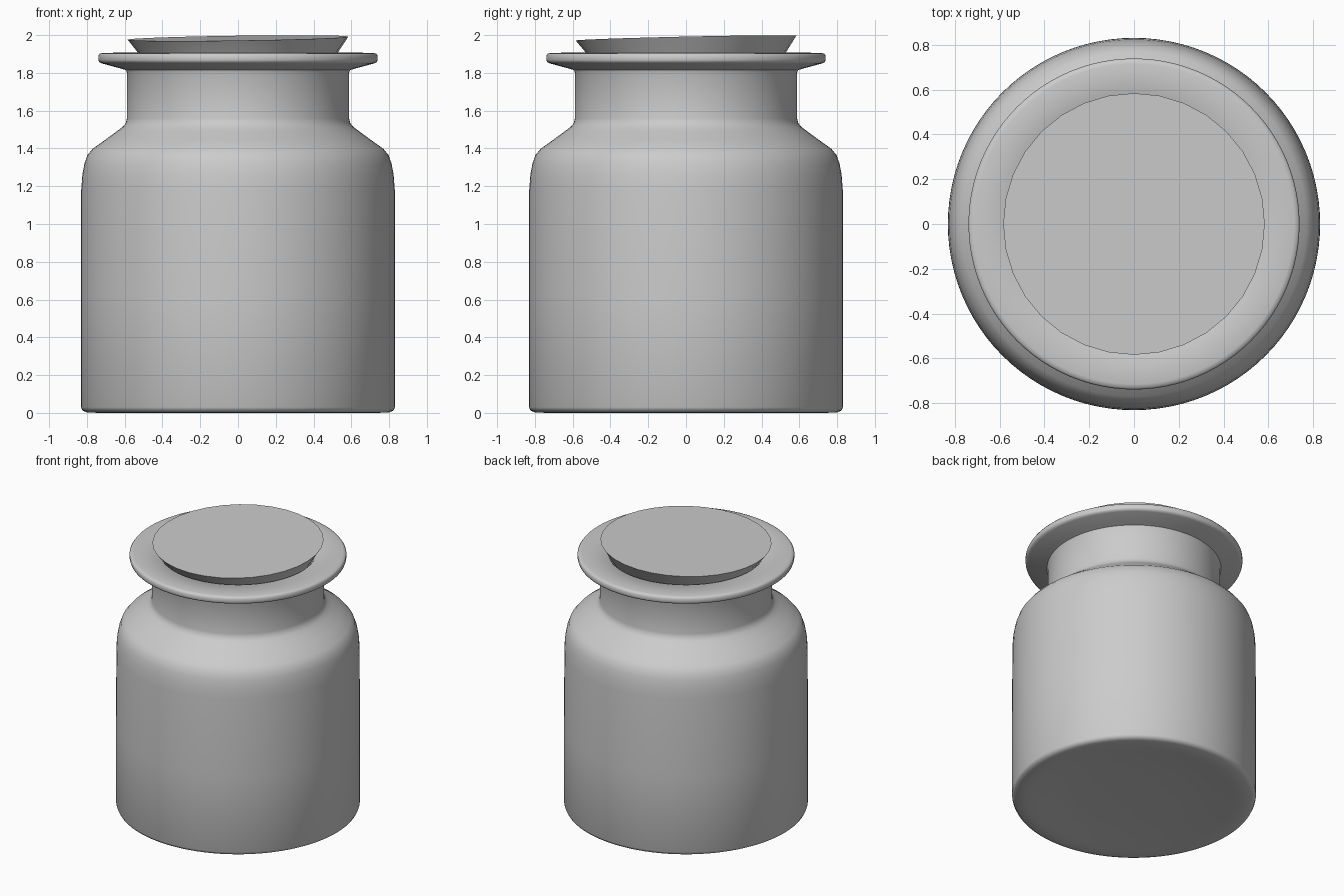
import bpy, bmesh, math
from mathutils import Matrix, Vector

if "Cube" in bpy.data.objects:
    bpy.data.objects.remove(bpy.data.objects["Cube"])


def lathe(name, profile, sides, angle):
    """Spin an (r, z) profile around z; points with r = 0 close the ends."""
    bm = bmesh.new()
    verts = [bm.verts.new((r, 0, z)) for r, z in profile]
    edges = [bm.edges.new(p) for p in zip(verts, verts[1:])]
    bmesh.ops.spin(bm, geom=verts + edges, cent=(0, 0, 0), axis=(0, 0, 1),
                   angle=2 * math.pi, steps=sides)
    bmesh.ops.remove_doubles(bm, verts=bm.verts, dist=1e-5)
    bmesh.ops.recalc_face_normals(bm, faces=bm.faces)
    mesh = bpy.data.meshes.new(name)
    bm.to_mesh(mesh)
    bm.free()
    obj = bpy.data.objects.new(name, mesh)
    bpy.context.collection.objects.link(obj)
    bpy.ops.object.select_all(action='DESELECT')
    obj.select_set(True)
    bpy.context.view_layer.objects.active = obj
    bpy.ops.object.shade_smooth_by_angle(angle=math.radians(angle))
    return obj


# Jar: shallow domed base, straight wall, shoulder, neck, flared lip, then inside
outer = [(0, 0.03), (0.35, 0.027), (0.55, 0.018), (0.68, 0.004), (0.74, 0),
         (0.80, 0.003), (0.823, 0.012), (0.831, 0.03), (0.831, 0.6),
         (0.83, 1.18), (0.824, 1.26), (0.813, 1.32), (0.797, 1.365),
         (0.77, 1.398), (0.70, 1.448), (0.64, 1.492), (0.61, 1.515),
         (0.594, 1.535), (0.588, 1.56), (0.588, 1.80), (0.594, 1.815),
         (0.62, 1.823), (0.72, 1.85), (0.735, 1.857), (0.739, 1.868),
         (0.739, 1.892), (0.732, 1.902), (0.715, 1.906), (0.54, 1.908)]
inner = [(0.525, 1.895), (0.525, 1.55), (0.56, 1.49), (0.70, 1.39),
         (0.755, 1.32), (0.77, 1.2), (0.77, 0.12), (0.73, 0.08), (0, 0.08)]
lathe("jar", outer + inner, 96, 50)

# Stopper: tapered plug whose top is cut slightly askew
stopper = lathe("stopper", [(0, 1.70), (0.40, 1.70), (0.524, 1.90),
                            (0.584, 1.984), (0, 1.984)], 32, 30)
for v in stopper.data.vertices:
    if v.co.z > 1.95:
        v.co.z += 0.014 * v.co.x + 0.022 * v.co.y
